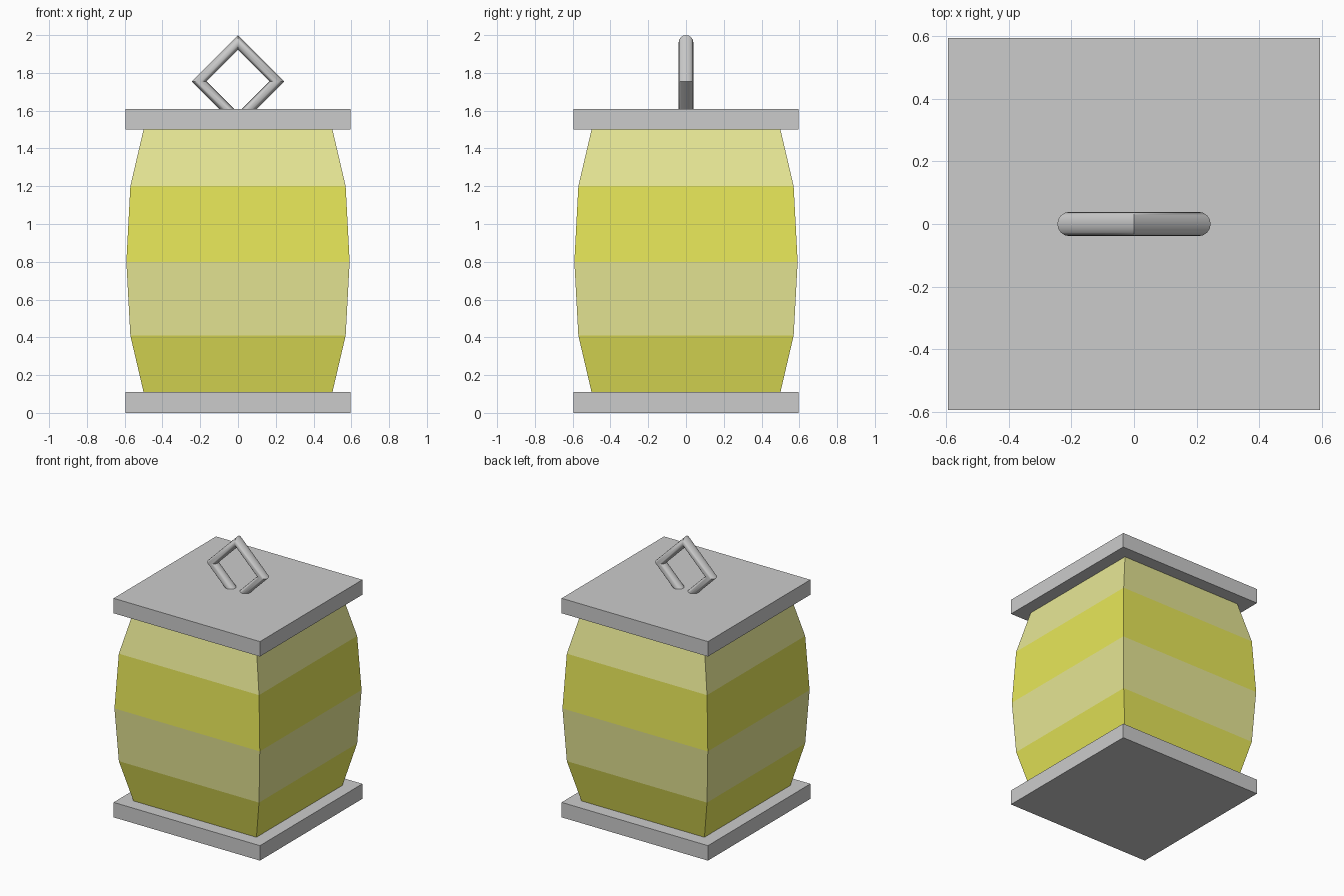
import bpy, bmesh, math

if "Cube" in bpy.data.objects:
    bpy.data.objects.remove(bpy.data.objects["Cube"])


def plate(name, z0, z1, half=0.595):
    bpy.ops.mesh.primitive_cube_add(size=1, location=(0, 0, (z0 + z1) / 2))
    ob = bpy.context.object
    ob.name = name
    ob.scale = (half * 2, half * 2, z1 - z0)
    bpy.ops.object.transform_apply(location=False, rotation=False, scale=True)
    return ob


def colour(name, rgb):
    mat = bpy.data.materials.new(name)
    mat.diffuse_color = (*rgb, 1)
    mat.use_nodes = True
    mat.node_tree.nodes["Principled BSDF"].inputs["Base Color"].default_value = mat.diffuse_color
    return mat


# Square base and lid
plate("base_plate", 0.0, 0.11)
plate("top_plate", 1.5, 1.61)

# Bulging square body with alternating colour bands
profile = [(0.50, 0.11), (0.57, 0.41), (0.591, 0.80), (0.57, 1.20), (0.50, 1.50)]
bm = bmesh.new()
rings = [[bm.verts.new((sx * r, sy * r, z))
          for sx, sy in ((-1, -1), (1, -1), (1, 1), (-1, 1))]
         for r, z in profile]
for band, (low, high) in enumerate(zip(rings, rings[1:])):
    for i in range(4):
        j = (i + 1) % 4
        face = bm.faces.new((low[i], low[j], high[j], high[i]))
        face.material_index = band % 2
bm.faces.new(rings[0][::-1])
bm.faces.new(rings[-1])
mesh = bpy.data.meshes.new("lantern_body")
bm.to_mesh(mesh)
bm.free()
mesh.materials.append(colour("yellow_glass", (0.8, 0.8, 0.1)))
mesh.materials.append(colour("pale_glass", (0.8, 0.8, 0.3)))
body = bpy.data.objects.new("lantern_body", mesh)
bpy.context.collection.objects.link(body)

# Diamond handle: a four-segment ring sunk into the lid
bpy.ops.mesh.primitive_torus_add(
    major_segments=4, minor_segments=16, major_radius=0.206, minor_radius=0.039,
    location=(0, 0, 1.755), rotation=(math.pi / 2, 0, 0))
handle = bpy.context.object
handle.name = "handle"
bpy.ops.object.transform_apply(location=False, rotation=True, scale=False)
bpy.ops.object.shade_smooth_by_angle(angle=math.radians(40))
